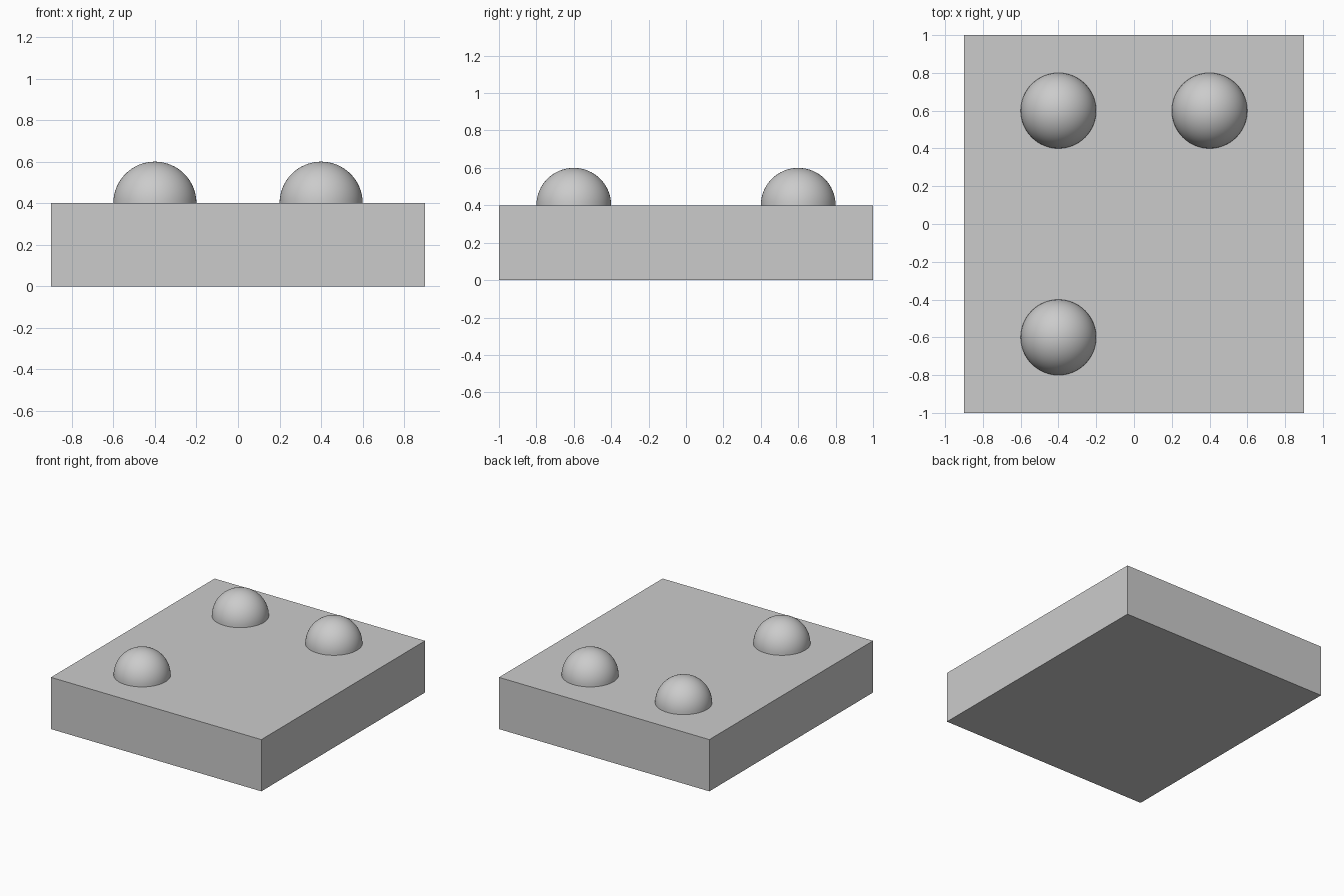
import bpy, bmesh

if "Cube" in bpy.data.objects:
    bpy.data.objects.remove(bpy.data.objects["Cube"])

grey = bpy.data.materials.new("light_grey")
grey.diffuse_color = (0.6, 0.6, 0.6, 1)
grey.use_nodes = True
grey.node_tree.nodes["Principled BSDF"].inputs["Base Color"].default_value = grey.diffuse_color


def add_object(name, bm):
    mesh = bpy.data.meshes.new(name)
    bm.to_mesh(mesh)
    bm.free()
    mesh.materials.append(grey)
    obj = bpy.data.objects.new(name, mesh)
    bpy.context.collection.objects.link(obj)
    return obj


# Rectangular base block
bm = bmesh.new()
bmesh.ops.create_cube(bm, size=1)
bmesh.ops.scale(bm, vec=(1.8, 2.0, 0.4), verts=bm.verts)
bmesh.ops.translate(bm, vec=(0, 0, 0.2), verts=bm.verts)
add_object("base_block", bm)

# Smooth half-sphere studs resting on the block
studs = {"stud_front_left": (-0.4, -0.6),
         "stud_back_left": (-0.4, 0.6),
         "stud_back_right": (0.4, 0.6)}
for name, (x, y) in studs.items():
    bm = bmesh.new()
    bmesh.ops.create_uvsphere(bm, u_segments=64, v_segments=32, radius=0.2)
    bmesh.ops.bisect_plane(bm, geom=bm.verts[:] + bm.edges[:] + bm.faces[:], dist=1e-5,
                           plane_co=(0, 0, 0), plane_no=(0, 0, 1), clear_inner=True)
    for face in bm.faces:
        face.smooth = True
    stud = add_object(name, bm)
    stud.location = (x, y, 0.4)
